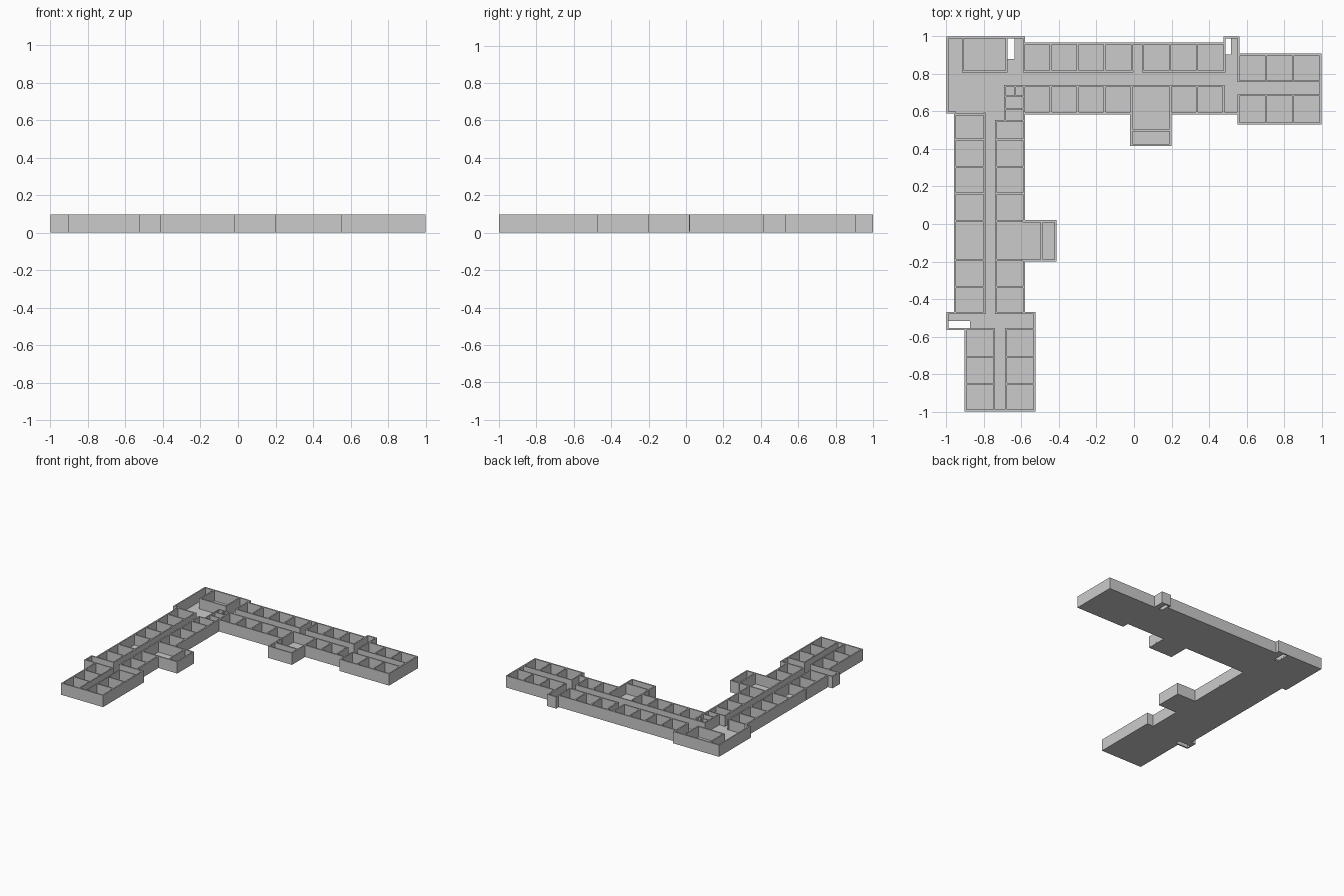
import bpy, bmesh
from mathutils import Vector

if "Cube" in bpy.data.objects:
    bpy.data.objects.remove(bpy.data.objects["Cube"])

H, F, T = 0.096, 0.01, 0.011   # wall height, floor thickness, wall thickness

OUTLINE = [(-1, 1), (-.582, 1), (-.582, .967), (.478, .967), (.478, 1), (.562, 1),
           (.562, .908), (1, .908), (1, .53), (.552, .53), (.552, .585), (.2, .585),
           (.2, .415), (-.02, .415), (-.02, .585), (-.582, .585), (-.582, .02),
           (-.412, .02), (-.412, -.2), (-.582, -.2), (-.582, -.47), (-.525, -.47),
           (-.525, -1), (-.905, -1), (-.905, -.565), (-1, -.565), (-1, -.47),
           (-.96, -.47), (-.96, .588), (-1, .588)]


def finish(name, bm):
    bmesh.ops.recalc_face_normals(bm, faces=bm.faces)
    me = bpy.data.meshes.new(name)
    bm.to_mesh(me)
    bm.free()
    ob = bpy.data.objects.new(name, me)
    bpy.context.collection.objects.link(ob)
    return ob


def box(bm, x0, x1, y0, y1, z0, z1):
    vs = bmesh.ops.create_cube(bm, size=1)["verts"]
    for v in vs:
        v.co = Vector((x1 if v.co.x > 0 else x0, y1 if v.co.y > 0 else y0,
                       z1 if v.co.z > 0 else z0))


def walls(name, segs, t=T):
    # each segment is an axis-aligned centre line with square ends
    bm = bmesh.new()
    h = t / 2
    for x0, y0, x1, y1 in segs:
        box(bm, min(x0, x1) - h, max(x0, x1) + h, min(y0, y1) - h, max(y0, y1) + h, F, H)
    return finish(name, bm)


def hor(y, x0, x1):
    return (x0, y, x1, y)


def ver(x, y0, y1):
    return (x, y0, x, y1)


# floor slab with three open stairwells
bm = bmesh.new()
face = bm.faces.new([bm.verts.new((x, y, 0)) for x, y in OUTLINE])
ext = bmesh.ops.extrude_face_region(bm, geom=[face])["geom"]
bmesh.ops.translate(bm, vec=(0, 0, F), verts=[v for v in ext if isinstance(v, bmesh.types.BMVert)])
floor = finish("floor", bm)

bm = bmesh.new()
for r in [(.489, .517, .905, .989), (-.675, -.637, .88, .989), (-.989, -.875, -.554, -.518)]:
    box(bm, *r, -.05, .05)
cutter = finish("stairwell_cutter", bm)
cutter.hide_render = True
mod = floor.modifiers.new("stairwells", "BOOLEAN")
mod.operation, mod.solver, mod.object = "DIFFERENCE", "EXACT", cutter
bpy.context.view_layer.objects.active = floor
bpy.ops.object.modifier_apply(modifier=mod.name)
bpy.data.objects.remove(cutter)

# perimeter wall: outline paired with its mitred inner offset
bm = bmesh.new()
n = len(OUTLINE)
rings = []
for i in range(n):
    p = Vector(OUTLINE[i])
    a = (p - Vector(OUTLINE[i - 1])).normalized()
    b = (Vector(OUTLINE[(i + 1) % n]) - p).normalized()
    q = p + T * (Vector((a.y, -a.x)) + Vector((b.y, -b.x)))
    rings.append([bm.verts.new((c.x, c.y, z)) for c, z in ((p, F), (p, H), (q, H), (q, F))])
for i in range(n):
    r, s = rings[i], rings[(i + 1) % n]
    for k in range(4):
        bm.faces.new((r[k], s[k], s[(k + 1) % 4], r[(k + 1) % 4]))
finish("perimeter_wall", bm)

# north wing: corridor walls and room partitions
walls("north_wing_walls",
      [hor(.814, -.587, -.008), hor(.814, .048, .483), hor(.735, -.687, .478),
       hor(.5, -.015, .195)]
      + [ver(x, .814, .96) for x in (-.587, -.444, -.3, -.156, -.01, .048, .192, .337, .483)]
      + [ver(x, .59, .735) for x in (-.587, -.444, -.3, -.156, -.013, .194, .337, .478)])

# west wing: corridor walls and room partitions
ys = (.45, .305, .163, .017, -.193, -.335, -.475)
walls("west_wing_walls",
      [ver(-.797, -.475, .588), ver(-.737, -.475, .55), ver(-.492, -.195, .015),
       hor(.583, -.955, -.797)]
      + [hor(y, -.955, -.797) for y in ys] + [hor(y, -.737, -.587) for y in ys])

# corner hall: room and stair enclosure
walls("corner_room_walls",
      [ver(-.913, .814, .995), hor(.814, -.913, -.683), ver(-.68, .814, .995),
       ver(-.587, .814, .995)])

# washrooms at the inner corner
walls("washroom_walls",
      [ver(-.687, .55, .735), ver(-.632, .682, .735)]
      + [hor(y, -.737 if y < .6 else -.687, -.587) for y in (.682, .615, .55)], .008)

# east block
walls("east_block_walls",
      [hor(.762, .557, .995), hor(.687, .557, .995)]
      + [ver(x, .762, .903) for x in (.557, .705, .85)]
      + [ver(x, .535, .687) for x in (.557, .705, .85)]
      + [ver(.483, .814, .995), ver(.557, .762, .995)], .009)

# south block
walls("south_block_walls",
      [ver(-.745, -.995, -.56), ver(-.683, -.995, -.56), hor(-.56, -.995, -.745)]
      + [hor(y, -.9, -.745) for y in (-.708, -.853)]
      + [hor(y, -.683, -.53) for y in (-.56, -.708, -.853)], .009)
